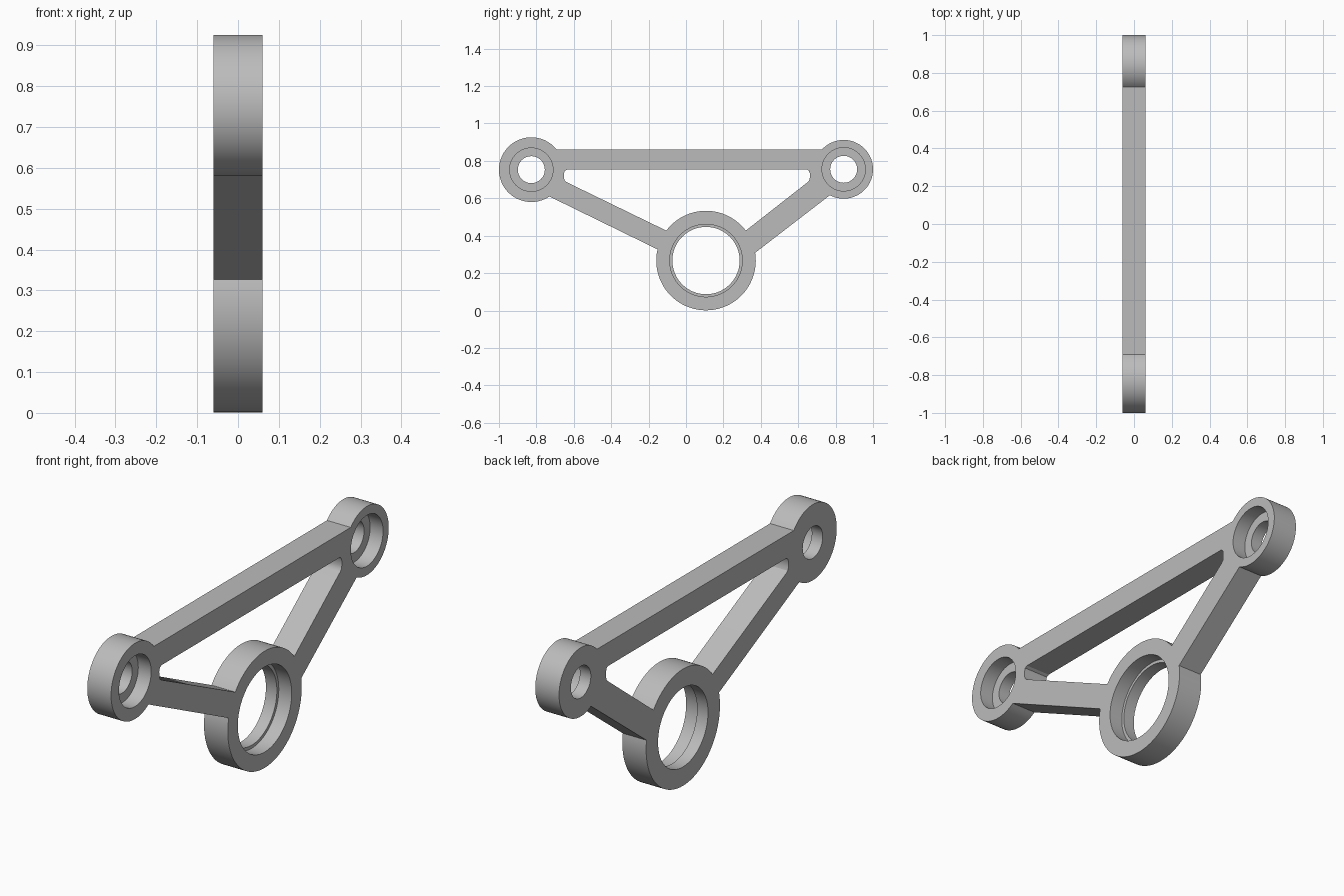
import bpy, bmesh
from math import cos, sin, radians, pi

if "Cube" in bpy.data.objects:
    bpy.data.objects.remove(bpy.data.objects["Cube"], do_unlink=True)

HALF = 0.06       # half the plate thickness
SHOULDER = -0.005  # x of the bearing seat floor

# Bosses: centre (y, z), outer radius, seat radius, hole radius
hub = ((0.107, 0.267), 0.266, 0.194, 0.18)
front_boss = ((-0.827, 0.753), 0.173, 0.116, 0.072)
rear_boss = ((0.843, 0.755), 0.157, 0.116, 0.072)


def arc(centre, radius, start, end, steps=48):
    angles = [radians(start + (end - start) * i / steps) for i in range(steps + 1)]
    return [(centre[0] + radius * cos(a), centre[1] + radius * sin(a)) for a in angles]


def circle(centre, radius):
    return arc(centre, radius, 0, 360, 64)[:-1]


def add_loop(bm, points, x):
    """Closed ring of edges at a given x."""
    verts = [bm.verts.new((x, y, z)) for y, z in points]
    edges = [bm.edges.new((v, verts[i - 1])) for i, v in enumerate(verts)]
    return verts, edges


def join(bm, a, b):
    """Wall of quads between two matching rings."""
    for i in range(len(a)):
        bm.faces.new((a[i - 1], a[i], b[i], b[i - 1]))


# Outer silhouette: three boss arcs joined by straight bars
outline = (arc(hub[0], hub[1], 167, 369, 64)
           + arc(rear_boss[0], rear_boss[1], -118, 138)
           + arc(front_boss[0], front_boss[1], 38, 304))

# Triangular window between the bars, with rounded ends
front_end = [(-0.638, 0.686), (-0.647, 0.693), (-0.652, 0.706),
             (-0.653, 0.73), (-0.648, 0.746), (-0.636, 0.753)]
rear_end = [(0.648, 0.753), (0.657, 0.747), (0.662, 0.733),
            (0.662, 0.71), (0.658, 0.695), (0.649, 0.685)]
window = arc(hub[0], hub[1], 37, 143) + front_end + rear_end

bm = bmesh.new()
caps = {HALF: [], -HALF: []}

# Through walls
for points in (outline, window):
    rings = []
    for x in caps:
        verts, edges = add_loop(bm, points, x)
        rings.append(verts)
        caps[x] += edges
    join(bm, *rings)

# Stepped bores: wide seat on one side, narrower hole on the other
for centre, _, seat, hole in (hub, front_boss, rear_boss):
    seat_rim, seat_edges = add_loop(bm, circle(centre, seat), HALF)
    seat_floor, _e = add_loop(bm, circle(centre, seat), SHOULDER)
    hole_top, _e = add_loop(bm, circle(centre, hole), SHOULDER)
    hole_rim, hole_edges = add_loop(bm, circle(centre, hole), -HALF)
    caps[HALF] += seat_edges
    caps[-HALF] += hole_edges
    for a, b in ((seat_rim, seat_floor), (seat_floor, hole_top), (hole_top, hole_rim)):
        join(bm, a, b)

# Flat side faces
for x, edges in caps.items():
    bmesh.ops.triangle_fill(bm, edges=edges, use_beauty=True, normal=(x, 0, 0))
bmesh.ops.recalc_face_normals(bm, faces=bm.faces[:])

mesh = bpy.data.meshes.new("bell_crank")
bm.to_mesh(mesh)
bm.free()
obj = bpy.data.objects.new("bell_crank", mesh)
bpy.context.collection.objects.link(obj)

# Plain grey metal
grey = bpy.data.materials.new("grey")
grey.use_nodes = True
colour = (0.5, 0.5, 0.5, 1)
grey.diffuse_color = colour
grey.node_tree.nodes["Principled BSDF"].inputs["Base Color"].default_value = colour
mesh.materials.append(grey)

bpy.ops.object.select_all(action="DESELECT")
obj.select_set(True)
bpy.context.view_layer.objects.active = obj
bpy.ops.object.shade_smooth_by_angle(angle=pi / 6)
